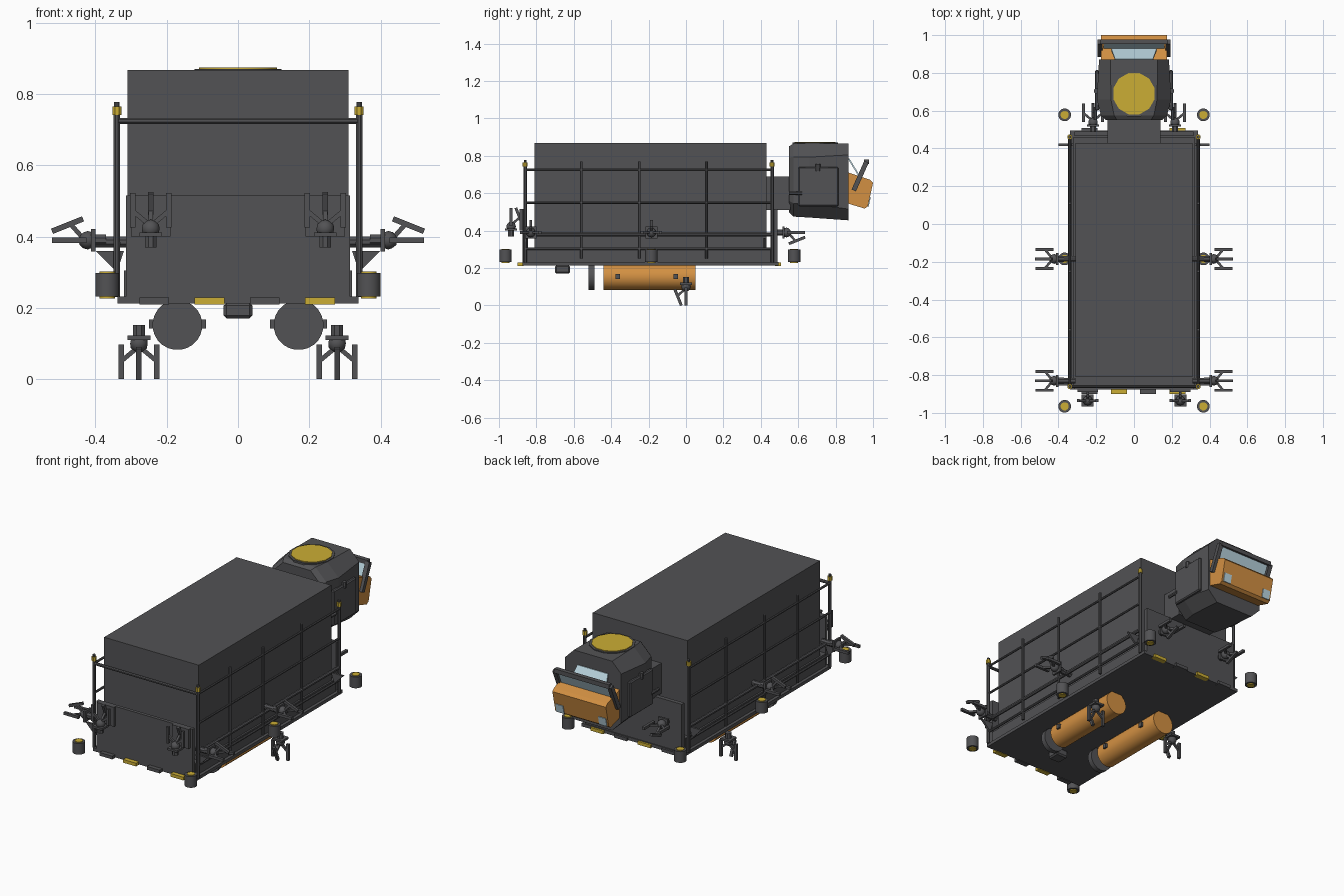
import bpy, bmesh, math
from mathutils import Vector, Matrix

old = bpy.data.objects.get("Cube")
if old:
    bpy.data.objects.remove(old)


def material(name, r, g, b):
    m = bpy.data.materials.new(name)
    m.use_nodes = True
    m.diffuse_color = (r, g, b, 1)
    m.node_tree.nodes["Principled BSDF"].inputs["Base Color"].default_value = (r, g, b, 1)
    return m


GREY = material("hull grey", .085, .085, .09)
YELLOW = material("signal yellow", .6, .42, .035)
ORANGE = material("tank orange", .65, .28, .055)
GLASS = material("pale glass", .5, .68, .76)


def finish(name, bm, mat, smooth=False):
    me = bpy.data.meshes.new(name)
    bmesh.ops.recalc_face_normals(bm, faces=bm.faces)
    bm.to_mesh(me)
    bm.free()
    me.materials.append(mat)
    ob = bpy.data.objects.new(name, me)
    bpy.context.collection.objects.link(ob)
    if smooth:
        bpy.ops.object.select_all(action='DESELECT')
        ob.select_set(True)
        bpy.context.view_layer.objects.active = ob
        bpy.ops.object.shade_smooth_by_angle(angle=math.radians(40))
    return ob


def box(name, x, y, z, mat=GREY, bevel=0):
    bm = bmesh.new()
    mid = Vector((sum(x), sum(y), sum(z))) / 2
    size = Matrix.Diagonal((x[1] - x[0], y[1] - y[0], z[1] - z[0], 1))
    bmesh.ops.create_cube(bm, size=1, matrix=Matrix.Translation(mid) @ size)
    if bevel:
        bmesh.ops.bevel(bm, geom=bm.edges[:], offset=bevel, segments=1, affect='EDGES')
    return finish(name, bm, mat)


def rod(name, a, b, r, mat=GREY, sides=8):
    a, b = Vector(a), Vector(b)
    bm = bmesh.new()
    turn = (b - a).to_track_quat('Z', 'Y').to_matrix().to_4x4()
    spin = Matrix.Rotation(math.pi / sides, 4, 'Z')
    bmesh.ops.create_cone(bm, cap_ends=True, segments=sides, radius1=r, radius2=r,
                          depth=(b - a).length,
                          matrix=Matrix.Translation((a + b) / 2) @ turn @ spin)
    return finish(name, bm, mat, sides > 8)


def loft(name, sections, mat=GREY):
    """Skin matching rings of points and close both ends."""
    bm = bmesh.new()
    rings = [[bm.verts.new(p) for p in s] for s in sections]
    n = len(rings[0])
    for r, s in zip(rings, rings[1:]):
        for i in range(n):
            bm.faces.new((r[i], r[(i + 1) % n], s[(i + 1) % n], s[i]))
    bm.faces.new(rings[0])
    bm.faces.new(rings[-1])
    return finish(name, bm, mat)


def gripper(name, loc, out, third):
    """Three fingered claw; out is its axis, third the side of the odd finger."""
    z, y = Vector(out), Vector(third)
    x = y.cross(z)
    frame = Matrix.Translation(loc) @ Matrix((x, y, z)).transposed().to_4x4()

    def at(*p):
        return frame @ Vector(p)
    rod(name + "_plate", at(0, 0, 0), at(0, 0, .012), .045, sides=4)
    rod(name + "_mount", at(0, 0, -.03), at(0, 0, 0), .018)
    bm = bmesh.new()
    bmesh.ops.create_icosphere(bm, subdivisions=2, radius=.026,
                               matrix=Matrix.Translation(at(0, 0, .022)))
    finish(name + "_ball", bm, GREY, True)
    for s in (-1, 1):
        rod(name + "_arm", at(0, 0, .03), at(s * .048, 0, .07), .009, sides=4)
        rod(name + "_finger", at(s * .05, 0, .025), at(s * .05, 0, .122), .011, sides=4)
    rod(name + "_back_arm", at(0, 0, .03), at(0, .045, .07), .009, sides=4)
    rod(name + "_back_finger", at(0, .06, .035), at(0, .025, .122), .011, sides=4)


# Container body, deck and end panels
box("container", (-.31, .31), (-.81, .43), (.22, .868))
box("deck", (-.338, .338), (-.875, .495), (.213, .232))
box("lower_body", (-.32, .32), (-.855, .46), (.232, .305))
box("front_panel", (-.315, .315), (-.875, -.855), (.23, .515))
box("back_panel", (-.315, .315), (.465, .49), (.23, .515))
box("hitch", (-.04, .04), (-.7, -.62), (.17, .215), bevel=.008)

# Alternating bumper blocks along both end edges
for i, x in enumerate((-.235, -.08, .075, .23)):
    for y in (-.885, .492):
        box("bumper_block", (x - .042, x + .042), (y - .015, y + .015), (.21, .229),
            YELLOW if i % 2 else GREY)

# Side railings, corner posts and the front rail
for s in (-1, 1):
    x = s * .34
    for y in (-.56, -.25, .11):
        rod("rail_post", (x, y, .25), (x, y, .77), .008)
    for y in (-.86, .46):
        rod("corner_post", (x, y, .23), (x, y, .75), .01)
        rod("post_lamp", (x, y, .742), (x, y, .765), .014, YELLOW)
        rod("post_tip", (x, y, .765), (x, y, .778), .008)
    for z, r in ((.725, .007), (.55, .007), (.38, .011), (.303, .008)):
        rod("side_rail", (x, -.86, z), (x, .46, z), r)
    for y in (-.85, .42):
        loft("gusset", [[(s * .32, t, .36), (s * .4, t, .36), (s * .34, t, .3)]
                        for t in (y - .006, y + .006)])
rod("front_rail", (-.34, -.86, .725), (.34, -.86, .725), .009)

# Thruster pods
for s in (-1, 1):
    for y in (-.965, -.185, .578):
        x = s * .367
        rod("thruster", (x, y, .232), (x, y, .298), .034, sides=16)
        rod("thruster_core", (x, y, .227), (x, y, .302), .022, YELLOW, 12)

# Grippers on every side
for s in (-1, 1):
    gripper("front_gripper", (s * .245, -.935, .4), (0, 0, 1), (0, 1, 0))
    box("front_gripper_backing", (s * .245 - .055, s * .245 + .055), (-.89, -.875), (.4, .515))
    gripper("back_gripper", (s * .217, .515, .39), (0, 1, 0), (0, 0, -1))
    gripper("lower_gripper", (s * .278, 0, .122), (0, 0, -1), (0, -1, 0))
    for y in (-.83, -.185):
        gripper("side_gripper", (s * .4, y, .39), (s, 0, 0), (0, 0, 1))
        rod("side_gripper_arm", (s * .31, y, .385), (s * .4, y, .385), .016)

# Underslung tanks with separate front discs
for s in (-1, 1):
    x = s * .17
    rod("tank", (x, -.44, .152), (x, .05, .152), .069, ORANGE, 24)
    rod("tank_disc", (x, -.52, .152), (x, -.49, .152), .07, sides=24)
    for y in (-.365, -.055):
        box("tank_clamp", (x - .08, x + .08), (y - .012, y + .012), (.142, .168))

# Cabin: an eight sided shell, wider towards the front
def ring(y, w, lo, hi, c):
    return [(w, y, lo + c), (w, y, hi - c), (w - c, y, hi), (c - w, y, hi),
            (-w, y, hi - c), (-w, y, lo + c), (c - w, y, lo), (w - c, y, lo)]


loft("cabin", [ring(.55, .15, .5, .85, .06), ring(.575, .175, .475, .865, .07),
               ring(.66, .197, .47, .868, .075), ring(.87, .185, .455, .865, .06)])
box("cabin_neck", (-.14, .14), (.43, .56), (.51, .69))
rod("hatch_rim", (0, .69, .84), (0, .69, .871), .126, sides=12)
rod("hatch", (0, .69, .86), (0, .69, .875), .113, YELLOW, 12)
for s in (-1, 1):
    a, b = sorted((s * .185, s * .207))
    box("cabin_side_plate", (a, b), (.6, .815), (.53, .74), bevel=.006)
    rod("cabin_side_pin", (s * .2, .705, .72), (s * .2, .705, .755), .014)
    rod("cabin_hook", (s * .205, .55, .6), (s * .205, .62, .6), .01)

# Orange chin with lamps
chin = [(.83, .57), (.845, .7), (.865, .712), (.985, .672), (1, .655), (.972, .53), (.955, .518),
        (.85, .55)]
loft("chin", [[(x, y + (.62 - y * .0 - .62), z) for y, z in chin] for x in (-.175, .175)], ORANGE)
for s in (-1, 1):
    loft("headlamp", [[(x, .973 + d, .53), (x, .984 + d, .58), (x, .968, .58), (x, .958, .53)]
                      for x, d in ((s * .165, .004), (s * .115, .004))], GLASS)

# Windscreen and the tilted visor frame with its pane
loft("windscreen", [[(-.1, y, .785), (.1, y, .785), (.12, y + .055, .695), (-.12, y + .055, .695)]
                    for y in (.865, .874)], GLASS)
foot, tip = Vector((0, .897, .615)), Vector((0, .965, .768))
side = Vector((.18, 0, 0))
for s in (-1, 1):
    rod("visor_strut", foot + s * side, tip + s * side, .018, sides=4)
rod("visor_bar", tip - side, tip + side, .018, sides=4)
low = foot.lerp(tip, .4)
loft("visor_pane", [[p + q * side + Vector((0, d, 0)) for p, q in
                     ((low, -.9), (low, .9), (tip, .9), (tip, -.9))] for d in (0, .006)], GLASS)
